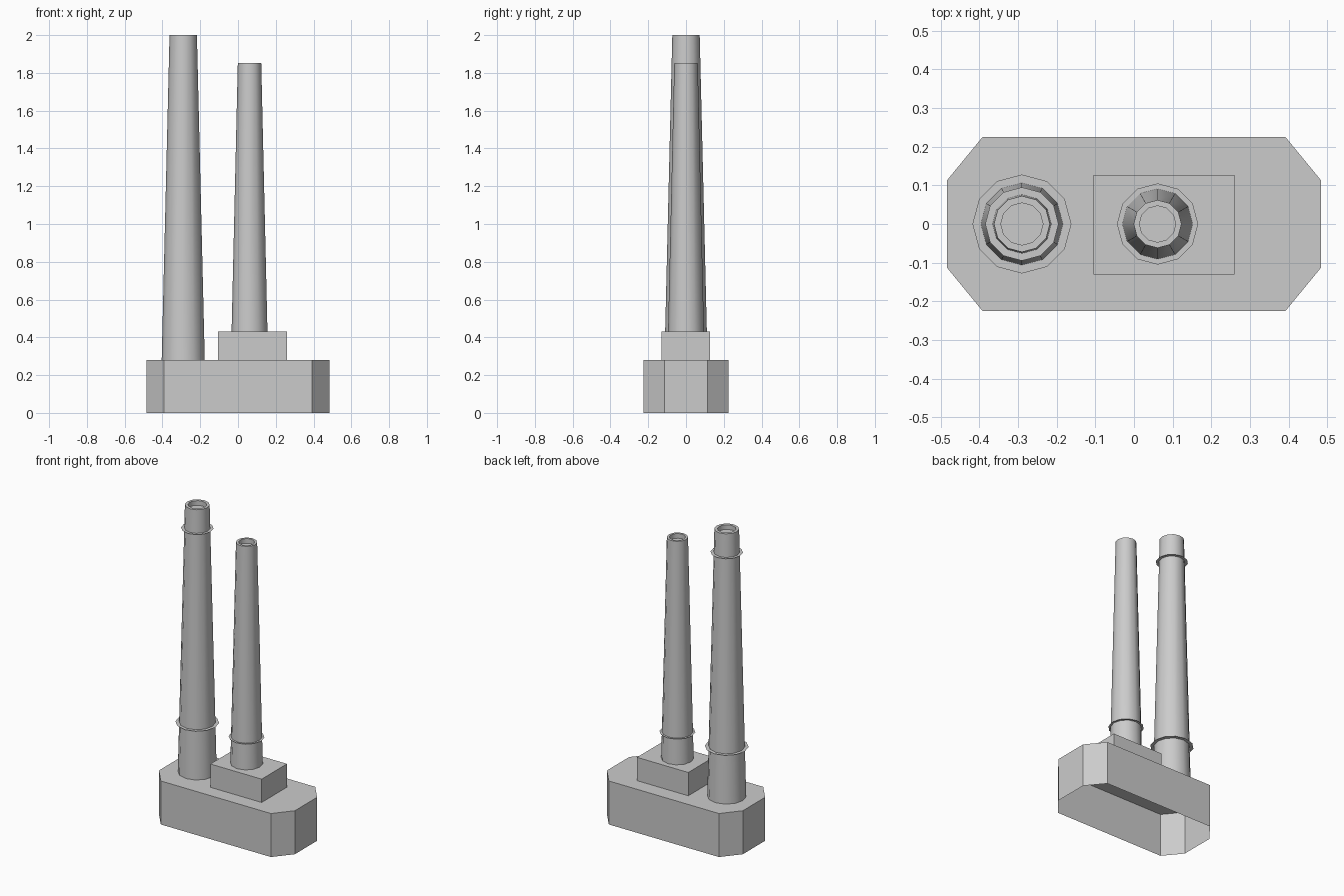
import bpy, bmesh
from math import cos, sin, pi, radians

cube = bpy.data.objects.get("Cube")
if cube:
    bpy.data.objects.remove(cube, do_unlink=True)

# Single concrete colour
concrete = bpy.data.materials.new("concrete_grey")
concrete.use_nodes = True
GREY = (0.6, 0.6, 0.6, 1)
concrete.diffuse_color = GREY
concrete.node_tree.nodes["Principled BSDF"].inputs["Base Color"].default_value = GREY

SIDES = 12


def finish(name, bm, smooth=False):
    mesh = bpy.data.meshes.new(name)
    bm.to_mesh(mesh)
    bm.free()
    mesh.materials.append(concrete)
    obj = bpy.data.objects.new(name, mesh)
    bpy.context.collection.objects.link(obj)
    if smooth:
        bpy.ops.object.select_all(action="DESELECT")
        obj.select_set(True)
        bpy.context.view_layer.objects.active = obj
        bpy.ops.object.shade_smooth_by_angle(angle=radians(40))
    return obj


def loft(bm, loops, cap=True):
    """Skin a list of equal-length point loops, capping the last one."""
    rings = [[bm.verts.new(p) for p in loop] for loop in loops]
    for low, high in zip(rings, rings[1:]):
        n = len(low)
        for i in range(n):
            j = (i + 1) % n
            bm.faces.new((low[i], low[j], high[j], high[i]))
    if cap:
        bm.faces.new(rings[-1])


def prism(name, outline, bottom, top):
    bm = bmesh.new()
    loft(bm, [[(x, y, z) for x, y in outline] for z in (bottom, top)])
    return finish(name, bm)


def circle(x, r, z):
    steps = [2 * pi * i / SIDES for i in range(SIDES)]
    return [(x + r * cos(a), r * sin(a), z) for a in steps]


def chimney(name, x, bottom, top, r_low, r_top, r_hole, collars):
    # Tapered stack with a flat rim and a shallow recessed mouth
    bm = bmesh.new()
    loft(bm, [circle(x, r_low, bottom), circle(x, r_top, top),
              circle(x, r_hole, top), circle(x, r_hole, top - 0.03)])
    finish(name, bm, smooth=True)
    # Thin flat walkway collars
    for label, z, r_out in collars:
        r_in = r_low + (r_top - r_low) * (z - bottom) / (top - bottom)
        bm = bmesh.new()
        loft(bm, [circle(x, r_out, z), circle(x, r_in, z)], cap=False)
        finish(f"{name}_{label}_collar", bm)


# Chamfered base, open underneath
corner = [(0.484, -0.113), (0.484, 0.113), (0.392, 0.225)]
half = corner + [(-0.392, 0.225)]
prism("base", half + [(-x, -y) for x, y in half], 0, 0.28)

# Plinth under the shorter chimney
prism("plinth", [(-0.105, -0.131), (0.26, -0.131), (0.26, 0.127), (-0.105, 0.127)], 0.28, 0.43)

chimney("tall_chimney", -0.29, 0.28, 2.0, 0.114, 0.0725, 0.0545,
        [("lower", 0.6, 0.128), ("upper", 1.85, 0.095)])
chimney("short_chimney", 0.061, 0.43, 1.853, 0.095, 0.062, 0.047,
        [("lower", 0.6, 0.105)])
